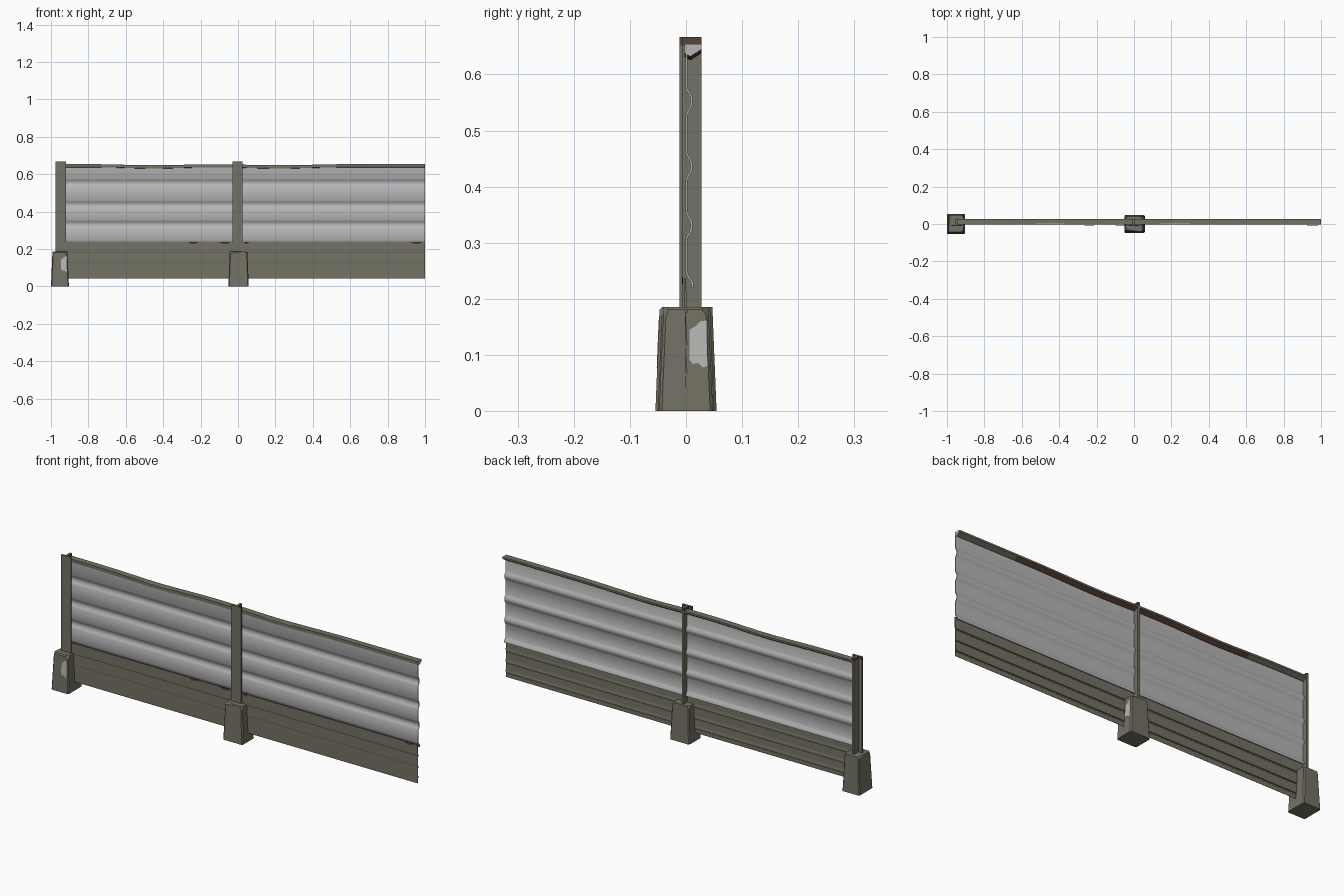
import bpy, bmesh, math
from mathutils import Vector, Matrix

if "Cube" in bpy.data.objects:
    bpy.data.objects.remove(bpy.data.objects["Cube"])


def material(name, rgb):
    m = bpy.data.materials.new(name)
    m.diffuse_color = (*rgb, 1)
    m.use_nodes = True
    m.node_tree.nodes["Principled BSDF"].inputs["Base Color"].default_value = m.diffuse_color
    return m


OLIVE = material("olive_grey", (0.175, 0.168, 0.125))
STEEL = material("light_steel", (0.47, 0.47, 0.47))
RUST = material("rust_brown", (0.105, 0.058, 0.038))
PALE = material("pale_concrete", (0.47, 0.47, 0.46))


def finish(bm, name, mats, smooth=False):
    bmesh.ops.recalc_face_normals(bm, faces=bm.faces)
    me = bpy.data.meshes.new(name)
    bm.to_mesh(me)
    bm.free()
    for m in mats:
        me.materials.append(m)
    ob = bpy.data.objects.new(name, me)
    bpy.context.collection.objects.link(ob)
    if smooth:
        bpy.ops.object.select_all(action='DESELECT')
        ob.select_set(True)
        bpy.context.view_layer.objects.active = ob
        bpy.ops.object.shade_smooth_by_angle(angle=math.radians(35))
    return ob


def sweep(profile, xs, dz=lambda x: 0.0):
    """Closed (y, z) profile carried along x, with capped ends."""
    bm = bmesh.new()
    rings = [[bm.verts.new((x, y, z + dz(x))) for y, z in profile] for x in xs]
    n = len(profile)
    for a, b in zip(rings, rings[1:]):
        for i in range(n):
            j = (i + 1) % n
            bm.faces.new((a[i], a[j], b[j], b[i]))
    bm.faces.new(rings[0])
    bm.faces.new(rings[-1])
    return bm


def sheet(centre, t):
    """Thicken an open (y, z) line into a closed profile."""
    return [(y - t / 2, z) for y, z in centre] + [(y + t / 2, z) for y, z in reversed(centre)]


# Corrugated steel sheets: flats with troughs pushed to the back
line = [(0.001, 0.648)]
for zc in (0.552, 0.436, 0.331):
    line += [(0.001, zc + 0.023), (0.004, zc + 0.017), (0.009, zc + 0.009), (0.010, zc),
             (0.009, zc - 0.009), (0.004, zc - 0.017), (0.001, zc - 0.023)]
line += [(0.001, 0.248), (0.005, 0.238), (0.011, 0.230), (0.012, 0.220)]
for side, x0, x1 in (("left", -0.948, -0.003), ("right", -0.003, 1.0)):
    finish(sweep(sheet(line, 0.004), (x0, x1)), side + "_corrugated_sheet", [STEEL], True)

# Lower boards with shallow ledges on the back
board = [(-0.004, 0.236), (-0.004, 0.185), (-0.002, 0.18), (-0.002, 0.13), (-0.001, 0.125),
         (-0.001, 0.042), (0.000, 0.042)]
for z in (0.068, 0.118, 0.175):
    board += [(0.000, z - 0.006), (-0.0008, z - 0.005), (-0.0008, z), (0.003, z + 0.002), (0.001, z + 0.012)]
board += [(0.000, 0.236)]
finish(sweep(board, (-0.948, 1.0)), "lower_board", [OLIVE])


# Slightly sagging top rail, rusted underneath
def sag(x):
    return -0.007 * (math.exp(-((x + 0.45) / 0.2) ** 2) + math.exp(-((x - 0.22) / 0.22) ** 2))


rail = [(-0.003, 0.654), (0.028, 0.654), (0.028, 0.645), (0.008, 0.632), (-0.003, 0.638)]
bm = sweep(rail, [-0.948 + 1.948 * i / 24 for i in range(25)], sag)
bmesh.ops.recalc_face_normals(bm, faces=bm.faces)
for f in bm.faces:
    x = f.calc_center_median().x
    if f.normal.z < -0.5 and -0.65 < x < 0.7:
        f.material_index = 1
    if f.normal.x > 0.9:
        f.material_index = 2
finish(bm, "top_rail", [OLIVE, RUST, STEEL])

# Rust spots along the bottom edge of the sheets
for i, (x, w) in enumerate(((-0.24, 0.05), (-0.07, 0.06), (0.045, 0.03), (0.955, 0.06))):
    spot = sweep([(-0.007, 0.238), (-0.005, 0.238), (-0.005, 0.227), (-0.007, 0.227)],
                 (x - w / 2, x + w / 2))
    for v in spot.verts:
        if v.co.z < 0.23:
            v.co.x = x + (v.co.x - x) * 0.55
    finish(spot, "rust_spot_%d" % (i + 1), [RUST])


# Posts: T section, wide flange in front and web running back
def post(name, x):
    w, t = 0.0275, 0.006
    pts = [(-w, -0.012), (w, -0.012), (w, -0.005), (t, -0.005), (t, 0.028),
           (-t, 0.028), (-t, -0.005), (-w, -0.005)]
    bm = bmesh.new()
    bottom = bm.faces.new([bm.verts.new((x + a, b, 0.17)) for a, b in pts])
    r = bmesh.ops.extrude_face_region(bm, geom=[bottom])
    top = [v for v in r["geom"] if isinstance(v, bmesh.types.BMVert)]
    bmesh.ops.translate(bm, verts=top, vec=(0, 0, 0.497))
    # rusted tip on the web and rear of the flange
    bmesh.ops.bisect_plane(bm, geom=bm.verts[:] + bm.edges[:] + bm.faces[:],
                           plane_co=(0, 0, 0.652), plane_no=(0, 0, 1))
    for f in bm.faces:
        c = f.calc_center_median()
        if 0.652 < c.z < 0.666 and c.y > -0.011:
            f.material_index = 1
    finish(bm, name, [OLIVE, RUST])


# Concrete feet: tapered blocks with chipped corners and a pale worn patch
def foot(name, x, turn):
    place = Matrix.Translation((x, 0, 0)) @ Matrix.Rotation(turn, 4, 'Z')
    bm = bmesh.new()
    bmesh.ops.create_cube(bm, size=1)
    for v in bm.verts:
        up = v.co.z > 0
        v.co = Vector((v.co.x * (0.080 if up else 0.096), v.co.y * (0.094 if up else 0.109),
                       0.186 if up else 0))
    uprights = [e for e in bm.edges if abs(e.verts[0].co.z - e.verts[1].co.z) > 0.1]
    bmesh.ops.bevel(bm, geom=uprights, offset=0.005, segments=1, affect='EDGES')
    cuts = (((-0.040, -0.036, 0.186), (-0.8, -0.8, 0.35)), ((0.036, 0.040, 0.186), (0.6, 0.7, 0.5)),
            ((0, -0.042, 0.186), (0, -0.7, 0.7)), ((-0.037, 0, 0.186), (-0.7, 0.1, 0.7)),
            ((0.030, -0.040, 0.186), (0.7, -0.6, 0.6)))
    for co, no in cuts:
        g = bmesh.ops.bisect_plane(bm, geom=bm.verts[:] + bm.edges[:] + bm.faces[:], plane_co=co,
                                   plane_no=no, clear_outer=True)
        bmesh.ops.holes_fill(bm, edges=[e for e in bm.edges if e.is_boundary])
    bm.transform(place)
    finish(bm, name, [OLIVE])

    # worn patch lying on the sloping face
    outline = [(0.006, 0.145), (0.018, 0.152), (0.026, 0.160), (0.037, 0.162), (0.038, 0.080),
               (0.030, 0.078), (0.022, 0.086), (0.012, 0.084), (0.006, 0.092)]
    bm = bmesh.new()
    f = bm.faces.new([bm.verts.new((a, -(0.0545 - 0.0075 * z / 0.186) - 0.0008, z)) for a, z in outline])
    r = bmesh.ops.extrude_face_region(bm, geom=[f])
    bmesh.ops.translate(bm, verts=[v for v in r["geom"] if isinstance(v, bmesh.types.BMVert)],
                        vec=(0, 0.002, 0))
    bm.transform(place)
    finish(bm, name + "_patch", [PALE])


post("left_post", -0.9475)
post("middle_post", -0.003)
foot("left_foot", -0.952, 0)
foot("middle_foot", 0.003, math.pi / 2)
